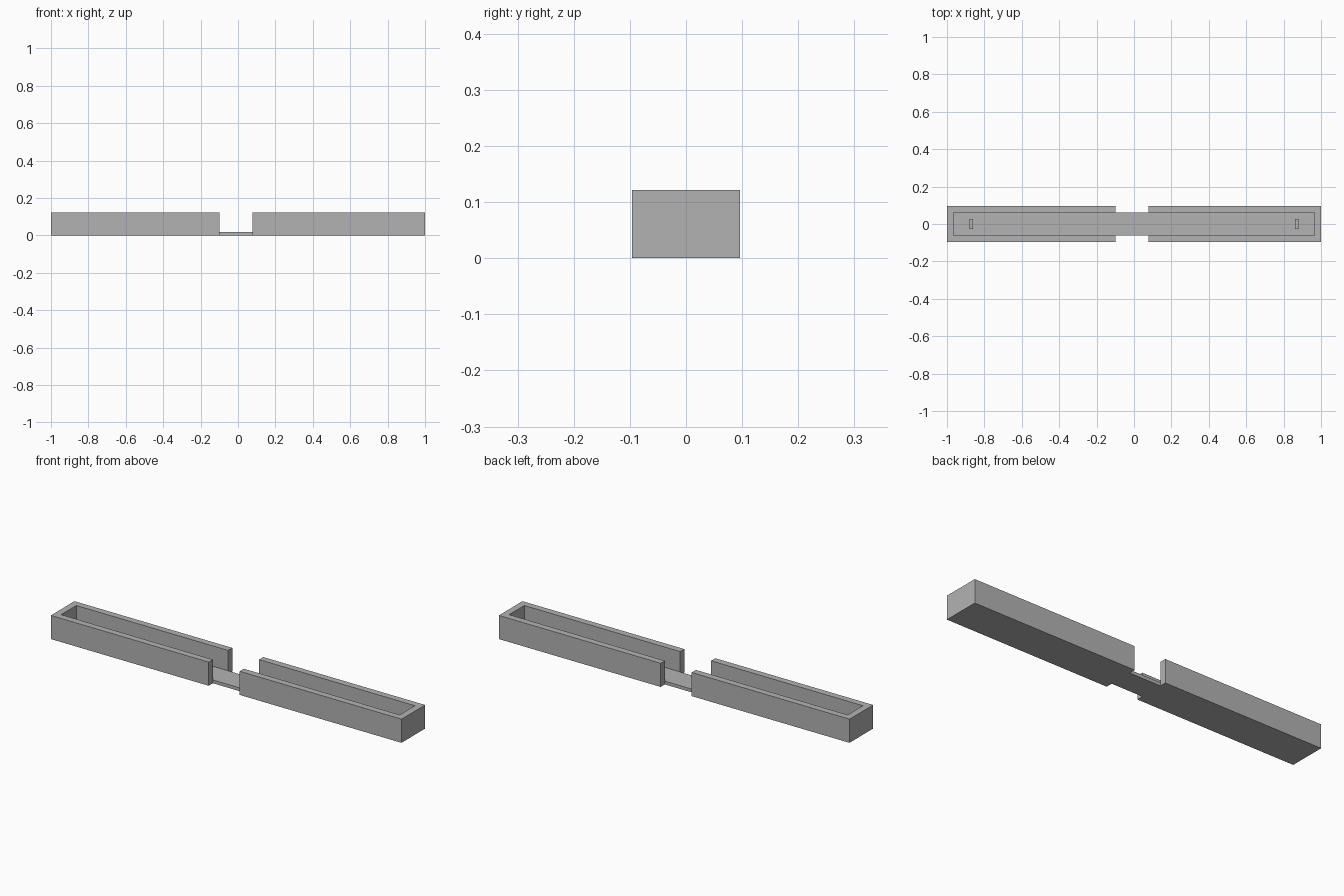
import bpy
import bmesh

cube = bpy.data.objects.get("Cube")
if cube:
    bpy.data.objects.remove(cube, do_unlink=True)

# Main dimensions
LENGTH, HALF_WIDTH, HEIGHT = 1.0, 0.096, 0.122
WALL, FLOOR = 0.034, 0.017
INNER_END, INNER_SIDE = LENGTH - WALL, HALF_WIDTH - WALL

grey = bpy.data.materials.new("plain grey")
grey.use_nodes = True
colour = (0.45, 0.45, 0.45, 1)
grey.diffuse_color = colour
grey.node_tree.nodes["Principled BSDF"].inputs["Base Color"].default_value = colour


def extrude_outline(name, outline, bottom, top):
    """Raise a flat plan outline into a solid part."""
    bm = bmesh.new()
    face = bm.faces.new([bm.verts.new((x, y, bottom)) for x, y in outline])
    raised = bmesh.ops.extrude_face_region(bm, geom=[face])["geom"]
    verts = [g for g in raised if isinstance(g, bmesh.types.BMVert)]
    bmesh.ops.translate(bm, verts=verts, vec=(0, 0, top - bottom))
    bmesh.ops.recalc_face_normals(bm, faces=bm.faces)
    mesh = bpy.data.meshes.new(name)
    bm.to_mesh(mesh)
    bm.free()
    mesh.materials.append(grey)
    obj = bpy.data.objects.new(name, mesh)
    bpy.context.collection.objects.link(obj)
    return obj


def rectangle(x, half_x, half_y):
    return [(x - half_x, -half_y), (x + half_x, -half_y),
            (x + half_x, half_y), (x - half_x, half_y)]


# Floor running the whole length, also bridging the side gaps
extrude_outline("floor", rectangle(0, INNER_END, INNER_SIDE), 0, FLOOR)

# U-shaped walls and a small locating post at each end
for side, sign, gap_edge in (("left", 1, 0.077), ("right", -1, 0.10)):
    half = [(gap_edge, INNER_SIDE), (gap_edge, HALF_WIDTH),
            (LENGTH, HALF_WIDTH)]
    outline = half + [(x, -y) for x, y in reversed(half)]
    outline += [(INNER_END, -INNER_SIDE), (INNER_END, INNER_SIDE)]
    extrude_outline(side + "_wall", [(sign * x, y) for x, y in outline], 0, HEIGHT)
    extrude_outline(side + "_post", rectangle(sign * 0.87, 0.01, 0.026),
                    FLOOR, 0.04)
